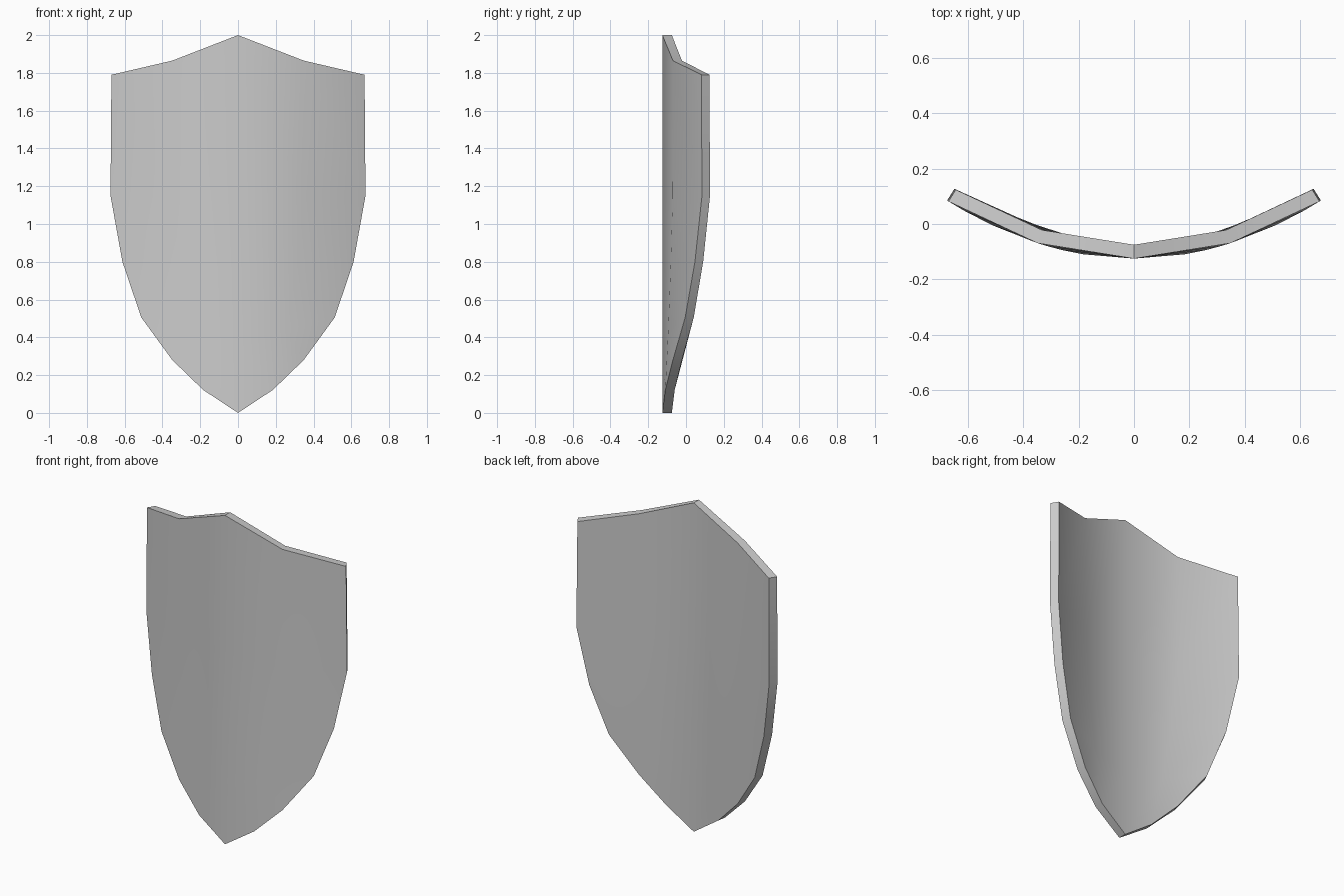
import bpy
import bmesh
from mathutils import Vector

cube = bpy.data.objects.get("Cube")
if cube:
    bpy.data.objects.remove(cube)

THICKNESS, BEND, FRONT = 0.05, 0.46, -0.125

# Rows of the left half, top to bottom: (x, z) at the middle, halfway and rim
ROWS = [
    [(0, 2.0), (0.348, 1.865), (0.67, 1.79)],
    [(0, 1.15), (0.345, 1.15), (0.675, 1.15)],
    [(0, 0.75), (0.31, 0.78), (0.612, 0.80)],
    [(0, 0.38), (0.26, 0.44), (0.512, 0.505)],
    [(0, 0), (0.185, 0.122), (0.348, 0.28)],
]


def curved_point(x, z, depth):
    """Point on the bent plate, pushed back along the surface normal."""
    normal = Vector((-2 * BEND * x, 1, 0)).normalized()
    return Vector((x, FRONT + BEND * x * x, z)) + normal * depth


def add_sheet(bm, depth):
    grid = []
    for row in ROWS:
        full = [(-x, z) for x, z in reversed(row[1:])] + row
        grid.append([bm.verts.new(curved_point(x, z, depth)) for x, z in full])
    for upper, lower in zip(grid, grid[1:]):
        for i in range(len(upper) - 1):
            bm.faces.new((upper[i], lower[i], lower[i + 1], upper[i + 1]))
    # Outline loop around the sheet
    return (grid[0] + [r[-1] for r in grid[1:-1]]
            + grid[-1][::-1] + [r[0] for r in grid[-2:0:-1]])


# Front and back sheets joined by a rim
bm = bmesh.new()
front = add_sheet(bm, 0)
back = add_sheet(bm, THICKNESS)
for i in range(len(front)):
    bm.faces.new((front[i - 1], front[i], back[i], back[i - 1]))
bmesh.ops.recalc_face_normals(bm, faces=bm.faces)
mesh = bpy.data.meshes.new("shield_plate")
bm.to_mesh(mesh)
bm.free()

shield = bpy.data.objects.new("shield_plate", mesh)
bpy.context.collection.objects.link(shield)

# Plain grey finish
grey = bpy.data.materials.new("plain_grey")
grey.use_nodes = True
colour = (0.6, 0.6, 0.6, 1)
grey.diffuse_color = colour
grey.node_tree.nodes["Principled BSDF"].inputs["Base Color"].default_value = colour
mesh.materials.append(grey)

# Smooth bend, sharp rim
bpy.ops.object.select_all(action="DESELECT")
shield.select_set(True)
bpy.context.view_layer.objects.active = shield
bpy.ops.object.shade_smooth_by_angle(angle=0.7)
